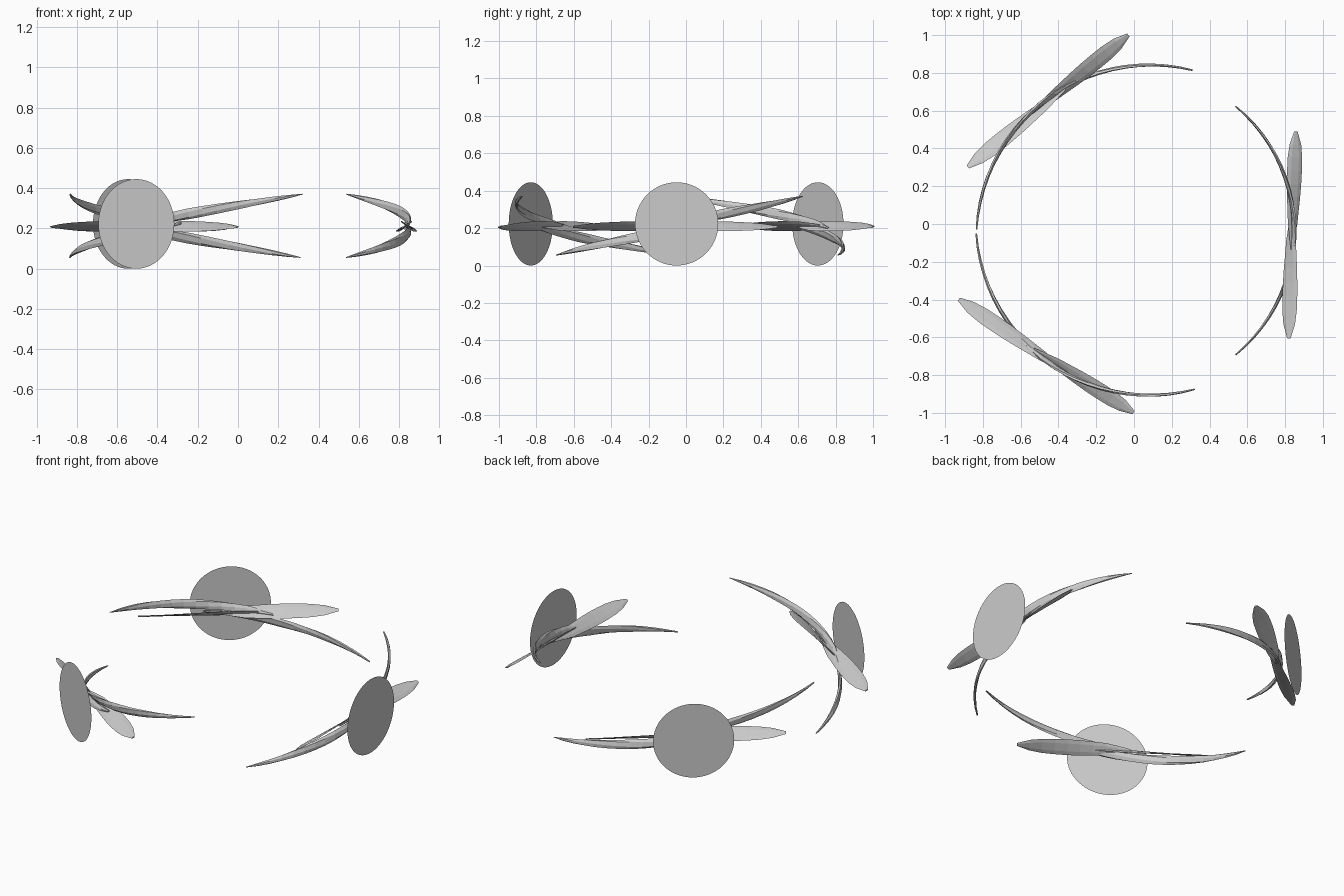
import bpy, bmesh
from math import cos, sin, radians, pi
from mathutils import Vector, Matrix

if "Cube" in bpy.data.objects:
    bpy.data.objects.remove(bpy.data.objects["Cube"])

MID_Z = 0.213


def mesh_object(name, bm):
    me = bpy.data.meshes.new(name)
    bmesh.ops.recalc_face_normals(bm, faces=bm.faces)
    bm.to_mesh(me)
    bm.free()
    ob = bpy.data.objects.new(name, me)
    bpy.context.collection.objects.link(ob)
    return ob


def blade(name, stations, frame):
    """Thin closed leaf skinned over (centre, half width, half thickness, twist) stations."""
    bm = bmesh.new()
    rows = []
    for c, across, fold, twist in stations:
        ring = []
        for k in range(6):
            a = k * pi / 3 + twist
            ring.append(bm.verts.new(frame @ (c + across * cos(a) + fold * sin(a))))
        rows.append(ring)
    for a, b in zip(rows, rows[1:]):
        for i in range(6):
            j = (i + 1) % 6
            bm.faces.new((a[i], a[j], b[j], b[i]))
    bm.faces.new(rows[0][::-1])
    bm.faces.new(rows[-1])
    return mesh_object(name, bm)


def profile(u, table):
    for (u0, w0), (u1, w1) in zip(table, table[1:]):
        if u <= u1:
            return w0 + (w1 - w0) * (u - u0) / (u1 - u0)
    return table[-1][1]


# Half widths along each kind of leaf
ARM_W = [(0, .006), (.15, .022), (.45, .028), (.7, .022), (.9, .011), (1, .002)]
FLAT_W = [(0, .008), (.2, .034), (.5, .046), (.75, .046), (.9, .033), (1, .01)]


def arm(name, side, frame):
    # long upright blade following the ring, rising on one side, dropping on the other
    st = []
    n = 14
    for i in range(n + 1):
        u = i / n
        deg = -12 + 62.5 * u
        a = radians(deg)
        w = profile(u, ARM_W)
        c = Vector((.853 * cos(a) - .54, side * .853 * sin(a),
                    MID_Z + side * (.02 + .136 * deg / 50)))
        tilt = radians(min(80, 50 + 75 * u))
        radial = Vector((cos(a), side * sin(a), 0))
        up = Vector((0, 0, side))
        across = (radial * cos(tilt) + up * sin(tilt)) * w
        fold = (up * cos(tilt) - radial * sin(tilt)) * (.004 + w * .2)
        st.append((c, across, fold, side * u * 2.2))
    blade(name, st, frame)


def flat_leaf(name, side, tip, frame):
    # broad leaf, nearly level, twisting slightly toward the root
    start = Vector((.30, -side * .10, MID_Z))
    end = Vector((tip[0], tip[1], .207))
    d = (end - start).normalized()
    out = Vector((abs(d.y), -d.x * (1 if d.y > 0 else -1), 0))
    st = []
    n = 9
    for i in range(n + 1):
        u = i / n
        w = profile(u, FLAT_W)
        tilt = radians(50 - 28 * u)
        across = out * cos(tilt) - Vector((0, 0, side * sin(tilt)))
        fold = across.cross(d) * .004
        st.append((start.lerp(end, u), across * w, fold, 0))
    blade(name, st, frame)


def disc(name, x, y, deg, r=.2225):
    bm = bmesh.new()
    m = Matrix.Translation((x, y, r)) @ Matrix.Rotation(radians(deg), 4, 'Z') @ Matrix.Rotation(pi / 2, 4, 'Y')
    bmesh.ops.create_circle(bm, cap_ends=True, segments=64, radius=r, matrix=m)
    mesh_object(name, bm)


# name, origin, facing, horizontal scale, disc (x, y, facing), leaf tips in local frame
clusters = [
    ("right", (.535, -.035), 0, 1.0, (.922, -.05, 0), (.322, .525), (.285, -.57)),
    ("back", (-.26, .39), 126.4, 1.08, (-.545, .705, 128), (.275, .51), (.329, -.507)),
    ("front", (-.255, -.46), 234.5, 1.08, (-.505, -.83, 238), (.27, .48), (.315, -.54)),
]

for name, o, deg, s, dsc, tip_a, tip_b in clusters:
    frame = (Matrix.Translation((o[0], o[1], 0)) @ Matrix.Rotation(radians(deg), 4, 'Z')
             @ Matrix.Diagonal((s, s, 1, 1)))
    disc(name + "_disc", *dsc)
    arm(name + "_rising_blade", 1, frame)
    arm(name + "_falling_blade", -1, frame)
    flat_leaf(name + "_flat_leaf_a", 1, tip_a, frame)
    flat_leaf(name + "_flat_leaf_b", -1, tip_b, frame)
